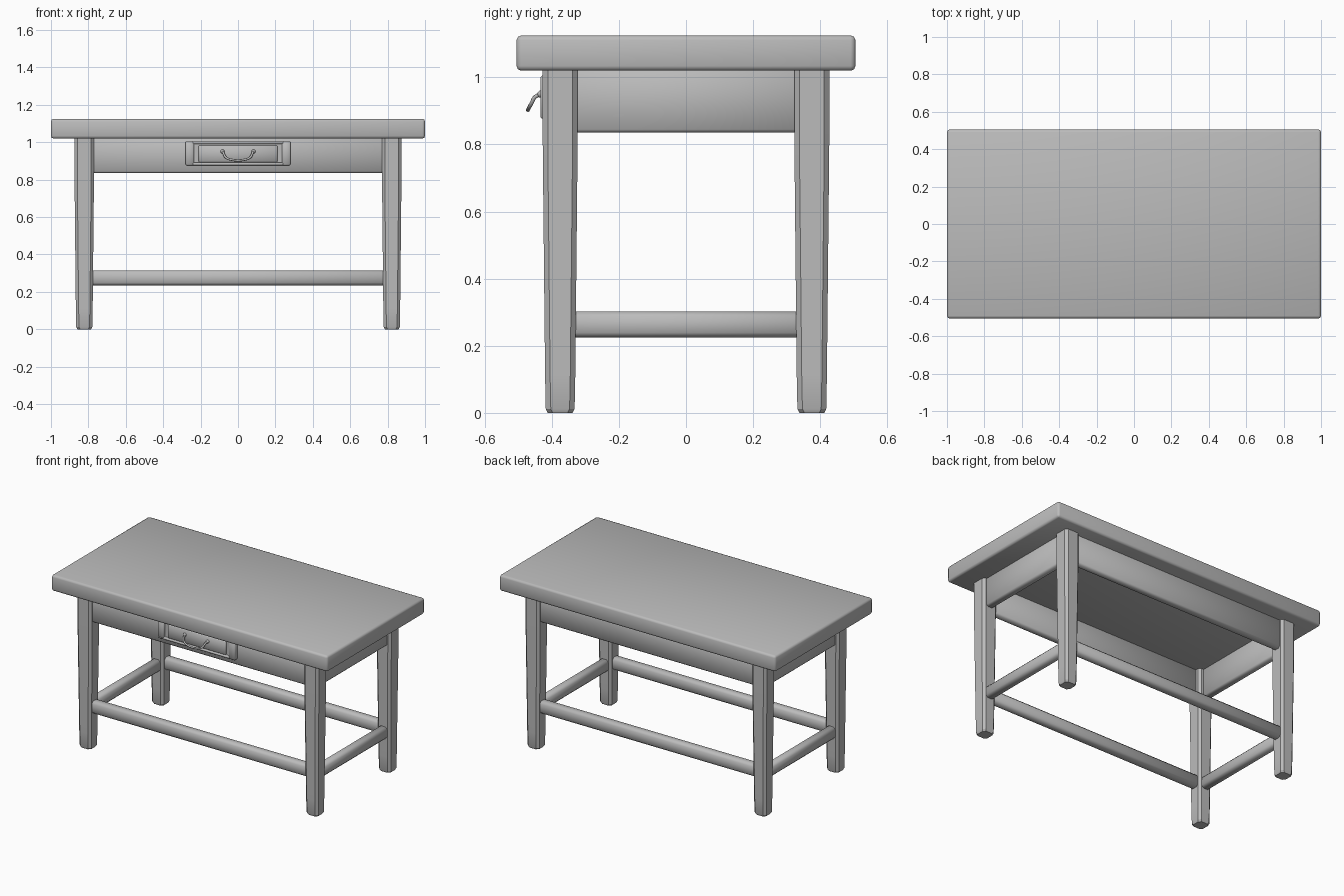
import bpy
import bmesh
import math
from mathutils import Vector

old = bpy.data.objects.get("Cube")
if old:
    bpy.data.objects.remove(old, do_unlink=True)

grey = bpy.data.materials.new("plain grey")
grey.use_nodes = True
colour = (0.5, 0.5, 0.5, 1)
grey.diffuse_color = colour
grey.node_tree.nodes["Principled BSDF"].inputs["Base Color"].default_value = colour


def add_object(name, bm, angle=60):
    bmesh.ops.recalc_face_normals(bm, faces=bm.faces)
    mesh = bpy.data.meshes.new(name)
    bm.to_mesh(mesh)
    bm.free()
    mesh.materials.append(grey)
    obj = bpy.data.objects.new(name, mesh)
    bpy.context.collection.objects.link(obj)
    bpy.ops.object.select_all(action='DESELECT')
    obj.select_set(True)
    bpy.context.view_layer.objects.active = obj
    bpy.ops.object.shade_smooth_by_angle(angle=math.radians(angle))
    return obj


def box(name, low, high, bevel=0.01, segments=1, angle=60):
    low, high = Vector(low), Vector(high)
    bm = bmesh.new()
    bmesh.ops.create_cube(bm, size=1)
    for v in bm.verts:
        v.co = (low + high) / 2 + v.co * (high - low)
    if bevel:
        bmesh.ops.bevel(bm, geom=bm.edges[:], offset=bevel, segments=segments,
                        profile=0.5, affect='EDGES')
    return add_object(name, bm, angle)


def leg(name, cx, cy):
    # Chamfered square section, slightly tapered, with a softened foot
    bm = bmesh.new()
    rings = []
    for z, half in ((0, 0.037), (0.012, 0.043), (0.11, 0.045), (0.8, 0.052), (1.03, 0.052)):
        cut = half - 0.015
        ring = []
        for sx, sy in ((1, 1), (-1, 1), (-1, -1), (1, -1)):
            pair = [(sx * half, sy * cut), (sx * cut, sy * half)]
            if sx * sy < 0:
                pair.reverse()
            ring += [bm.verts.new((cx + x, cy + y, z)) for x, y in pair]
        rings.append(ring)
    for a, b in zip(rings, rings[1:]):
        for i in range(8):
            j = (i + 1) % 8
            bm.faces.new((a[i], a[j], b[j], b[i]))
    bm.faces.new(rings[0])
    bm.faces.new(rings[-1])
    add_object(name, bm, 30)


# Table top
box("table_top", (-1, -0.505, 1.02), (1, 0.505, 1.125), 0.014, 2)

# Legs
LEG_X, LEG_Y = 0.822, 0.375
for y_name, sy in (("front", -1), ("back", 1)):
    for x_name, sx in (("left", 1), ("right", -1)):
        leg(f"{y_name}_{x_name}_leg", sx * LEG_X, sy * LEG_Y)

# Long aprons and stretchers
for name, s in (("front", -1), ("back", 1)):
    y = s * 0.38
    box(name + "_apron", (-0.8, y - 0.025, 0.835), (0.8, y + 0.025, 1.03))
    y = s * LEG_Y
    box(name + "_stretcher", (-0.8, y - 0.03, 0.235), (0.8, y + 0.03, 0.315), 0.014)

# Short aprons and stretchers
for name, s in (("left", 1), ("right", -1)):
    x = s * 0.827
    box(name + "_apron", (x - 0.025, -0.35, 0.835), (x + 0.025, 0.35, 1.03))
    x = s * LEG_X
    box(name + "_stretcher", (x - 0.03, -0.35, 0.225), (x + 0.03, 0.35, 0.302), 0.014)

# Drawer front: backing, four rails and a raised centre panel
box("drawer_back", (-0.27, -0.419, 0.882), (0.27, -0.39, 1.0), 0)
for name, s in (("left", 1), ("right", -1)):
    x = s * 0.258
    box(f"drawer_{name}_rail", (x - 0.022, -0.433, 0.877), (x + 0.022, -0.39, 1.005), 0.004)
for name, z in (("lower", 0.877), ("upper", 0.99)):
    box(f"drawer_{name}_rail", (-0.278, -0.433, z), (0.278, -0.39, z + 0.015), 0.004)
box("drawer_panel", (-0.21, -0.431, 0.893), (0.21, -0.4, 0.984), 0.005)

# Drooping drawer handle
curve = bpy.data.curves.new("drawer_handle", 'CURVE')
curve.dimensions = '3D'
curve.bevel_depth = 0.006
curve.bevel_resolution = 2
curve.resolution_u = 6
curve.use_fill_caps = True
half_path = [(0.083, -0.428, 0.95), (0.078, -0.448, 0.943),
             (0.066, -0.462, 0.92), (0.045, -0.468, 0.909)]
path = half_path + [(-x, y, z) for x, y, z in reversed(half_path)]
spline = curve.splines.new('BEZIER')
spline.bezier_points.add(len(path) - 1)
for point, co in zip(spline.bezier_points, path):
    point.co = co
    point.handle_left_type = point.handle_right_type = 'AUTO'
curve.materials.append(grey)
bpy.context.collection.objects.link(bpy.data.objects.new("drawer_handle", curve))

# Handle mounts
for name, s in (("left", 1), ("right", -1)):
    bm = bmesh.new()
    bmesh.ops.create_uvsphere(bm, u_segments=12, v_segments=8, radius=0.011)
    bmesh.ops.translate(bm, verts=bm.verts, vec=(s * 0.083, -0.432, 0.95))
    add_object(f"handle_{name}_mount", bm)
